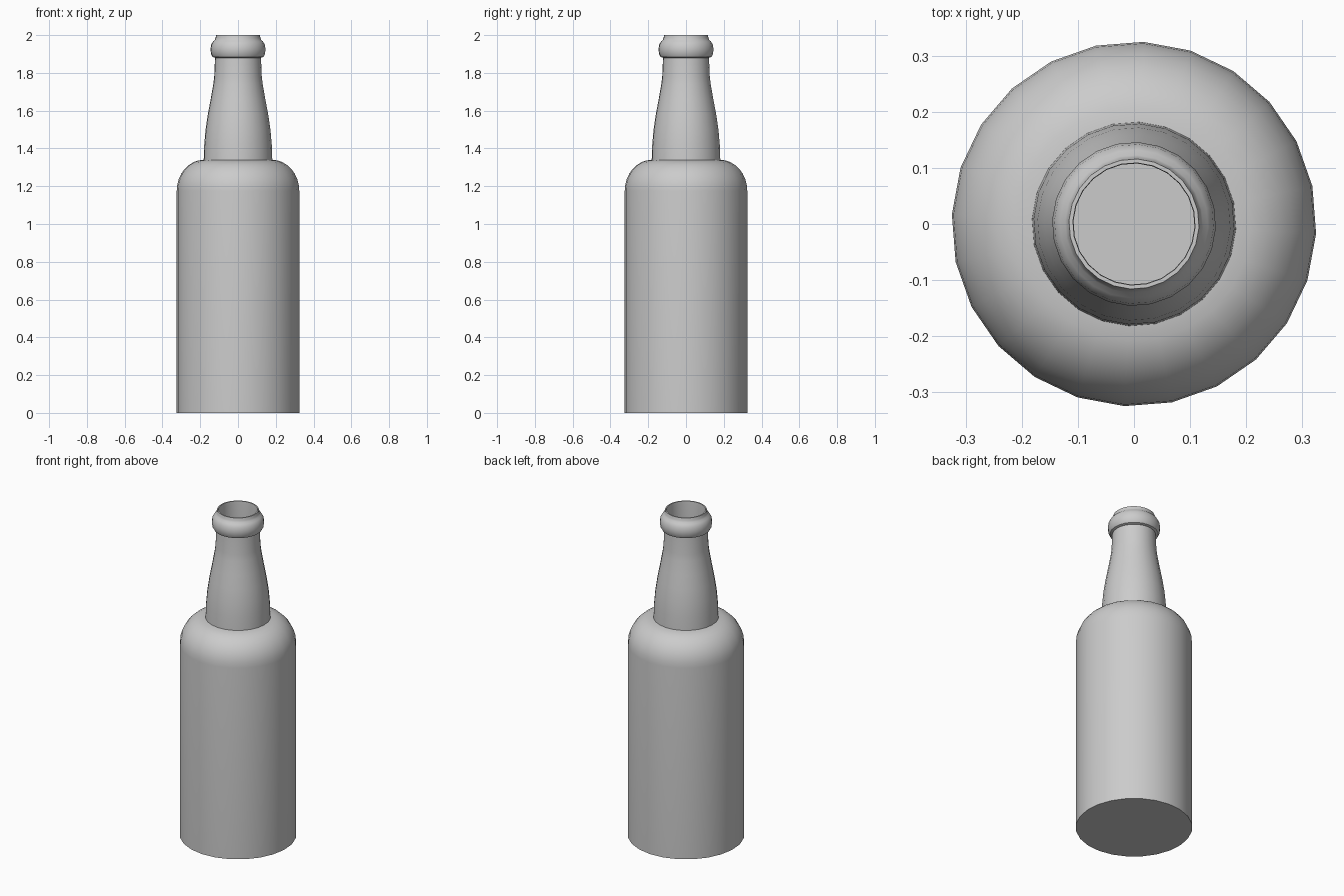
import bpy, bmesh, math

SIDES = 24
TURN = math.radians(-3)

cube = bpy.data.objects.get("Cube")
if cube:
    bpy.data.objects.remove(cube, do_unlink=True)

grey = bpy.data.materials.new("plain grey")
grey.use_nodes = True
grey.diffuse_color = (0.6, 0.6, 0.6, 1)
grey.node_tree.nodes["Principled BSDF"].inputs["Base Color"].default_value = (0.6, 0.6, 0.6, 1)


def lathe(name, profile, angle=40):
    """Turn (radius, height) points around z; a radius of 0 closes the end."""
    bm = bmesh.new()
    rings = []
    for r, z in profile:
        count = SIDES if r > 0 else 1
        rings.append([bm.verts.new((r * math.cos(TURN + math.tau * i / SIDES),
                                    r * math.sin(TURN + math.tau * i / SIDES), z))
                      for i in range(count)])
    for a, b in zip(rings, rings[1:]):
        for i in range(SIDES):
            j = (i + 1) % SIDES
            corners = [a[i % len(a)], a[j % len(a)], b[j % len(b)], b[i % len(b)]]
            bm.faces.new(list(dict.fromkeys(corners)))
    mesh = bpy.data.meshes.new(name)
    bm.to_mesh(mesh)
    bm.free()
    mesh.materials.append(grey)
    obj = bpy.data.objects.new(name, mesh)
    bpy.context.collection.objects.link(obj)
    bpy.ops.object.select_all(action='DESELECT')
    obj.select_set(True)
    bpy.context.view_layer.objects.active = obj
    bpy.ops.object.shade_smooth_by_angle(angle=math.radians(angle))
    return obj


def shoulder(radius, top, reach, drop, steps=8):
    """Quarter-round from the body wall in to the neck."""
    return [(radius - reach + reach * math.cos(math.pi / 2 * k / steps),
             top - drop + drop * math.sin(math.pi / 2 * k / steps))
            for k in range(steps + 1)]


# Body: flat base, straight wall, rounded shoulder, then the inside wall and floor
outer = shoulder(0.325, 1.34, 0.145, 0.165)
inner = shoulder(0.312, 1.327, 0.145, 0.165)[::-1]
lathe("bottle_body", [(0, 0), (0.325, 0)] + outer + inner + [(0.312, 0.013), (0, 0.013)])

# Neck: tapered outside, then back down the inside
neck = [(0.182, 1.335), (0.179, 1.42), (0.172, 1.5), (0.16, 1.58),
        (0.145, 1.66), (0.131, 1.74), (0.126, 1.78), (0.121, 1.9)]
bore = [(0.109, 1.9), (0.115, 1.78), (0.133, 1.66), (0.16, 1.5), (0.167, 1.327)]
lathe("bottle_neck", neck + bore)

# Lip: rounded bead with a thin open rim
lip = [(0.11, 1.88), (0.122, 1.88), (0.135, 1.885), (0.143, 1.9), (0.146, 1.925),
       (0.142, 1.95), (0.132, 1.967), (0.123, 1.975), (0.119, 1.985),
       (0.116, 2.0), (0.109, 2.0), (0.108, 1.98), (0.108, 1.88)]
lathe("bottle_lip", lip)
